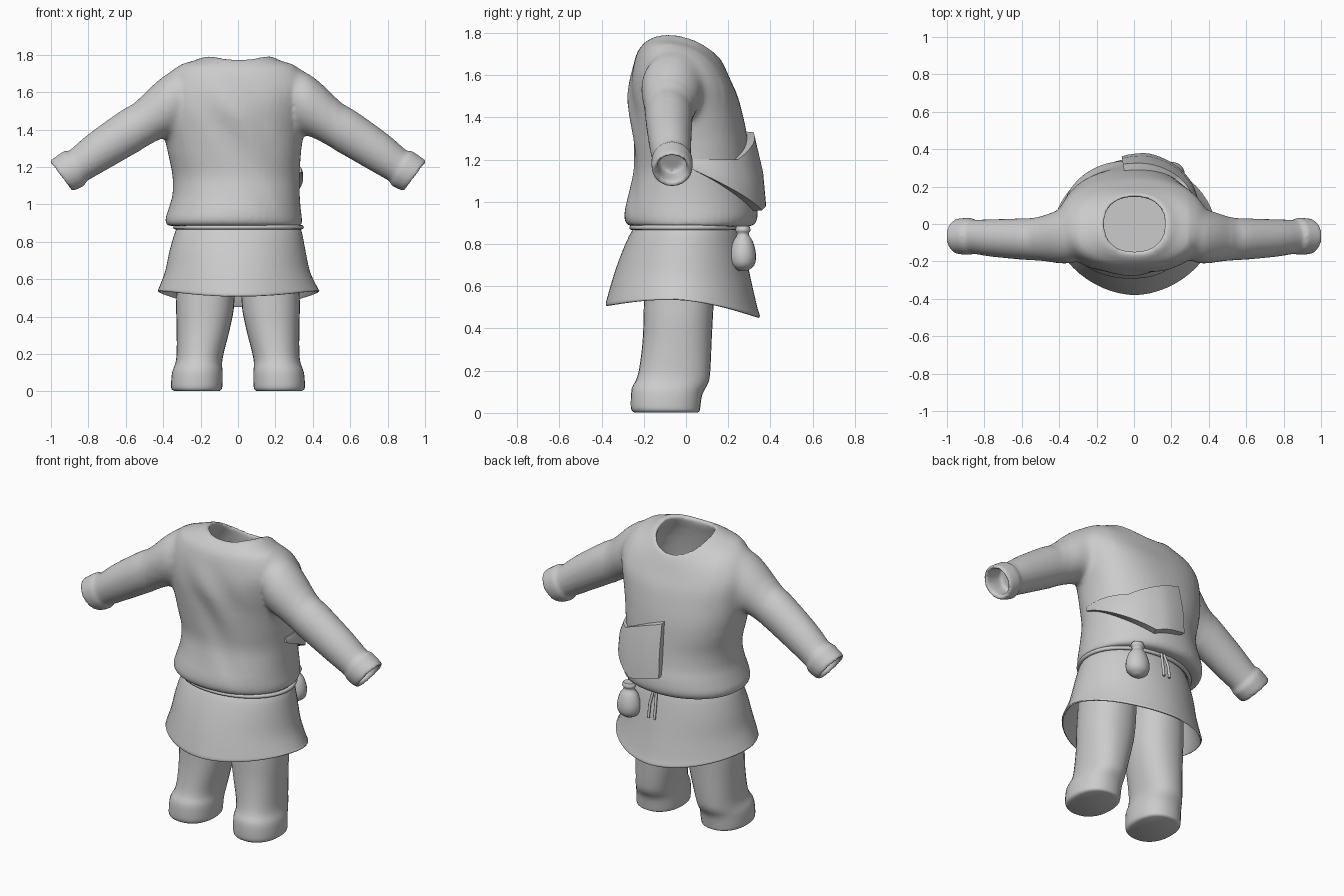
import bpy, bmesh, math
from mathutils import Vector

if "Cube" in bpy.data.objects:
    bpy.data.objects.remove(bpy.data.objects["Cube"])

cloth = bpy.data.materials.new("plain grey cloth")
cloth.diffuse_color = (0.6, 0.6, 0.6, 1)
cloth.use_nodes = True
cloth.node_tree.nodes["Principled BSDF"].inputs["Base Color"].default_value = cloth.diffuse_color


def spow(v, e):
    return math.copysign(abs(v) ** e, v)


def oval(xl, xr, yf, zf, yb, zb, lift=0.0, n=56, sq=2.25):
    """Tilted rounded cross-section given by its side, front and back limits."""
    pts = []
    for i in range(n):
        a = 2 * math.pi * i / n
        c, s = spow(math.cos(a), 2 / sq), spow(math.sin(a), 2 / sq)
        pts.append(Vector(((xl + xr) / 2 + c * (xr - xl) / 2,
                           (yf + yb) / 2 + s * (yb - yf) / 2,
                           (zf + zb) / 2 + s * (zb - zf) / 2 + lift * c * c)))
    return pts


def arm_ring(tx, tz, bx, bz, yc, ry, n=32):
    """Sleeve cross-section given by its top and bottom points."""
    c = Vector(((tx + bx) / 2, yc, (tz + bz) / 2))
    h = Vector(((tx - bx) / 2, 0, (tz - bz) / 2))
    return [c + h * math.cos(2 * math.pi * i / n)
            + Vector((0, ry * math.sin(2 * math.pi * i / n), 0)) for i in range(n)]


def refine(rings, k):
    """Smoothly interpolate extra rings between the given ones."""
    out = []
    for i in range(len(rings) - 1):
        p0, p1, p2 = rings[max(i - 1, 0)], rings[i], rings[i + 1]
        p3 = rings[min(i + 2, len(rings) - 1)]
        for j in range(k):
            t = j / k
            out.append([0.5 * (2 * b + (c - a) * t + (2 * a - 5 * b + 4 * c - d) * t * t
                               + (3 * b - a - 3 * c + d) * t ** 3)
                        for a, b, c, d in zip(p0, p1, p2, p3)])
    return out + [rings[-1]]


def smooth(ob, angle):
    bpy.ops.object.select_all(action='DESELECT')
    ob.select_set(True)
    bpy.context.view_layer.objects.active = ob
    bpy.ops.object.shade_smooth_by_angle(angle=math.radians(angle))


def loft(name, rings, k=3, cap0=False, cap1=False, mirror=False, warp=None, angle=50):
    rings = refine(rings, k)
    bm = bmesh.new()
    rows = []
    for r in rings:
        row = []
        for p in r:
            q = warp(p) if warp else p.copy()
            if mirror:
                q.x = -q.x
            row.append(bm.verts.new(q))
        rows.append(row)
    n = len(rows[0])
    for a, b in zip(rows, rows[1:]):
        for i in range(n):
            bm.faces.new((a[i], a[(i + 1) % n], b[(i + 1) % n], b[i]))
    if cap0:
        bm.faces.new(rows[0])
    if cap1:
        bm.faces.new(rows[-1])
    bmesh.ops.recalc_face_normals(bm, faces=bm.faces[:])
    me = bpy.data.meshes.new(name)
    bm.to_mesh(me)
    bm.free()
    ob = bpy.data.objects.new(name, me)
    bpy.context.collection.objects.link(ob)
    me.materials.append(cloth)
    smooth(ob, angle)
    return ob


def cord(name, pts, r, closed=False):
    cu = bpy.data.curves.new(name, 'CURVE')
    cu.dimensions = '3D'
    cu.bevel_depth = r
    cu.bevel_resolution = 2
    cu.use_fill_caps = True
    sp = cu.splines.new('POLY')
    sp.points.add(len(pts) - 1)
    for p, q in zip(sp.points, pts):
        p.co = (*q, 1)
    sp.use_cyclic_u = closed
    cu.materials.append(cloth)
    ob = bpy.data.objects.new(name, cu)
    bpy.context.collection.objects.link(ob)


# Tunic body with diagonal drape folds, hollow inside the neck
def folds(p):
    q = p.copy()
    if p.z > 1.72 or p.y > -0.22:
        return q
    d = ((p.x + 0.2) * 0.75 + (p.z - 1.7) * 0.53) / 0.918 - 0.03
    w = min(1, (-p.y - 0.22) * 25) * min(1, (1.72 - p.z) * 4)
    q.y -= 0.010 * w * math.cos(d * 2 * math.pi / 0.24) * math.exp(-(d / 0.2) ** 2)
    return q


torso = [
    (-.27, .27, -.18, 1.22, .19, 1.22), (-.29, .28, -.205, 1.45, .21, 1.40),
    (-.235, .23, -.175, 1.64, .155, 1.56, .04), (-.16, .165, -.147, 1.755, .145, 1.67, .05),
    (-.175, .185, -.165, 1.772, .155, 1.685, .05), (-.25, .24, -.20, 1.75, .178, 1.65, .055),
    (-.35, .34, -.235, 1.70, .21, 1.58, .075), (-.41, .40, -.26, 1.60, .245, 1.50, .06),
    (-.408, .375, -.27, 1.50, .272, 1.40, .03), (-.395, .35, -.26, 1.39, .288, 1.32, .01),
    (-.37, .335, -.25, 1.27, .298, 1.24), (-.35, .33, -.247, 1.15, .308, 1.15),
    (-.35, .33, -.267, 1.05, .32, 1.06), (-.37, .335, -.288, .97, .335, .99),
    (-.388, .342, -.292, .92, .338, .92), (-.375, .338, -.275, .89, .31, .885),
    (-.32, .32, -.23, .885, .25, .885)]
tunic = loft("tunic", [oval(*r, sq=2.25 if r[3] > 1.2 else 2.12) for r in torso],
             cap0=True, cap1=True, warp=folds)

# Sleeves with turned cuffs and hollow openings
sleeve = [
    (.31, 1.70, .31, 1.41, -.06, .14), (.37, 1.705, .34, 1.38, -.065, .15),
    (.46, 1.635, .42, 1.345, -.072, .135), (.55, 1.545, .50, 1.30, -.08, .115),
    (.63, 1.497, .58, 1.255, -.08, .11), (.80, 1.375, .72, 1.175, -.075, .10),
    (.905, 1.285, .815, 1.12, -.068, .091), (.925, 1.288, .815, 1.105, -.066, .098),
    (.965, 1.262, .85, 1.085, -.066, .098), (1.005, 1.232, .887, 1.073, -.066, .092),
    (.985, 1.222, .892, 1.098, -.066, .072), (.89, 1.275, .81, 1.14, -.066, .066)]
sleeves = [loft("sleeve", [arm_ring(*r) for r in sleeve], cap0=True, cap1=True, mirror=m)
           for m in (False, True)]

# Fuse body and sleeves into one cloth surface and soften the shoulder seams
bpy.ops.object.select_all(action='DESELECT')
for ob in sleeves + [tunic]:
    ob.select_set(True)
bpy.context.view_layer.objects.active = tunic
bpy.ops.object.join()
rm = tunic.modifiers.new("fuse", 'REMESH')
rm.mode = 'VOXEL'
rm.voxel_size = 0.011
bpy.ops.object.modifier_apply(modifier=rm.name)
bm = bmesh.new()
bm.from_mesh(tunic.data)
seam = [v for v in bm.verts if 0.30 < abs(v.co.x) < 0.52 and v.co.z > 1.28]
for verts, times in ((seam, 25), (bm.verts[:], 2)):
    for _ in range(times):
        bmesh.ops.smooth_vert(bm, verts=verts, factor=0.5,
                              use_axis_x=True, use_axis_y=True, use_axis_z=True)
bm.to_mesh(tunic.data)
bm.free()
tunic.data.materials.clear()
tunic.data.materials.append(cloth)
smooth(tunic, 60)

# Trouser legs gathered at the ankle
leg = [
    (.02, .31, -.19, .85, .15, .85), (.018, .33, -.20, .50, .13, .50),
    (.04, .328, -.205, .35, .122, .35), (.075, .328, -.22, .22, .115, .20),
    (.085, .335, -.235, .16, .105, .14), (.082, .352, -.257, .115, .078, .09),
    (.083, .358, -.262, .04, .068, .03), (.088, .354, -.257, .012, .065, .01),
    (.10, .34, -.245, .002, .055, .002)]
for side, flip in (("right", False), ("left", True)):
    loft(side + "_trouser_leg", [oval(*r, n=32) for r in leg], cap0=True, cap1=True, mirror=flip)

# Flared skirt of the tunic, hollow underneath
skirt = [
    (-.31, .315, -.225, .895, .24, .895), (-.335, .34, -.258, .86, .26, .85),
    (-.365, .36, -.30, .77, .285, .74), (-.39, .385, -.34, .66, .31, .62),
    (-.422, .425, -.372, .55, .338, .50, .03), (-.428, .435, -.38, .515, .35, .46, .05),
    (-.415, .42, -.365, .52, .335, .465, .05), (-.37, .37, -.31, .66, .29, .62),
    (-.32, .32, -.24, .84, .24, .84)]
loft("skirt", [oval(*r, sq=2.02 - max(0, .8 - r[3]) * .7) for r in skirt], cap1=True)

# Overlapping cloth flap at the right and back
sections = []
for i in range(25):
    f = i / 24
    a = math.radians(-5 + 103 * f)
    top = 1.20 + 0.13 * max(0, f - 0.5) * 2
    bot = 1.17 - 0.21 * min(1, f / 0.75) + 0.05 * max(0, f - 0.75) * 4
    fade = 1 - max(0, f - 0.85) * 2.5
    sec = []
    for z, off in ((bot, -.05), (bot, .01 + .08 * f * fade), ((top + bot) / 2, .012 + .06 * f * fade),
                   (top, .005 + .02 * f * fade), (top + .005, -.05)):
        sec.append(Vector(((.33 + off) * spow(math.cos(a), .9),
                           .02 + (.285 + off) * spow(math.sin(a), .9), z)))
    sections.append(sec)
loft("back_flap", sections, k=1, cap0=True, cap1=True, angle=40)

# Waist cord with two hanging ends
cord("waist_cord", oval(-.335, .34, -.257, .878, .265, .878, sq=2.05), 0.012, True)
for i, x in enumerate((0.0, 0.04)):
    cord("cord_end_%d" % (i + 1), [(x * .5 + .01, .275, .88), (x, .298, .80), (x, .31, .72)], 0.008)

# Small drawstring pouch
pouch = [(.885, .03), (.865, .036), (.845, .028), (.81, .048), (.75, .062), (.70, .054), (.672, .02)]
loft("pouch", [oval(.20 - 1.15 * r, .20 + 1.15 * r, .27 - r, z, .27 + r, z, n=20, sq=2)
               for z, r in pouch], cap0=True, cap1=True)
